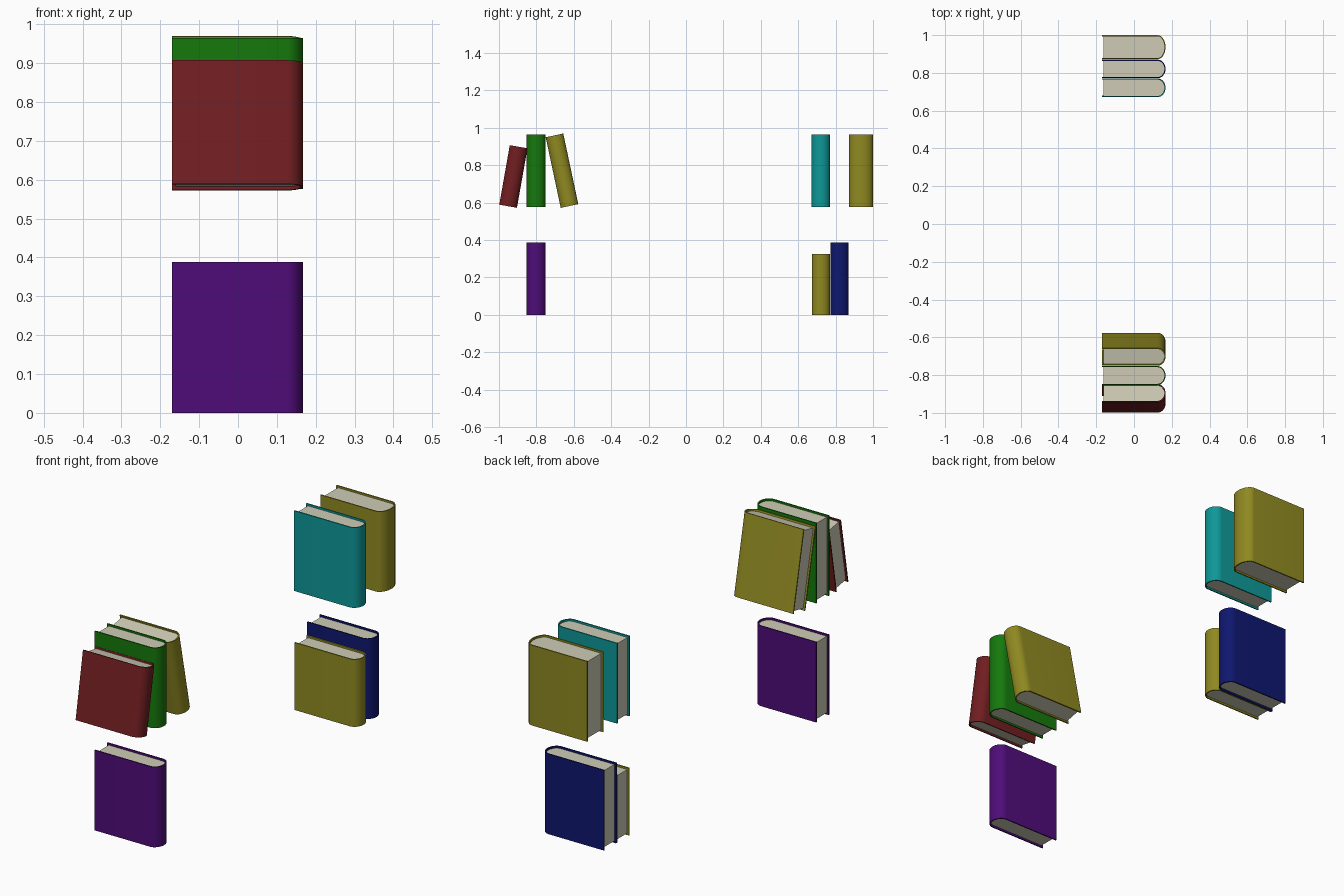
import bpy, bmesh
from math import sin, cos, pi, radians

if "Cube" in bpy.data.objects:
    bpy.data.objects.remove(bpy.data.objects["Cube"])

X0, X1 = -0.17, 0.167   # fore edge and spine
COVER = 0.006           # cover thickness
INSET = 0.009           # page setback from cover edges

def material(name, rgb):
    m = bpy.data.materials.new(name)
    m.diffuse_color = (*[(c / 255) ** 2.2 for c in rgb], 1)
    m.use_nodes = True
    m.node_tree.nodes["Principled BSDF"].inputs["Base Color"].default_value = m.diffuse_color
    return m

MATS = {n: material(n, c) for n, c in {
    "red": (112, 35, 38), "green": (28, 120, 20), "olive": (142, 136, 38),
    "purple": (80, 20, 120), "teal": (22, 150, 150), "navy": (22, 29, 110),
    "paper": (205, 202, 180)}.items()}

def u_profile(x0, x1, half, depth, n=16):
    """Open outline: fore edge, round the spine, back to the fore edge."""
    arc = [(x1 - depth + depth * cos(a), half * sin(a))
           for a in (-pi / 2 + pi * i / n for i in range(n + 1))]
    return [(x0, -half)] + arc + [(x0, half)]

def prism(name, outline, z0, z1, mat):
    bm = bmesh.new()
    base = bm.faces.new([bm.verts.new((x, y, z0)) for x, y in outline])
    top = bmesh.ops.extrude_face_region(bm, geom=[base])["geom"]
    bmesh.ops.translate(bm, vec=(0, 0, z1 - z0),
                        verts=[v for v in top if isinstance(v, bmesh.types.BMVert)])
    bmesh.ops.recalc_face_normals(bm, faces=bm.faces)
    me = bpy.data.meshes.new(name)
    bm.to_mesh(me)
    bm.free()
    me.materials.append(mat)
    ob = bpy.data.objects.new(name, me)
    bpy.context.collection.objects.link(ob)
    bpy.ops.object.select_all(action='DESELECT')
    ob.select_set(True)
    bpy.context.view_layer.objects.active = ob
    bpy.ops.object.shade_smooth_by_angle(angle=radians(35))
    return ob

def book(name, color, y, z, thick, height, lean=0):
    """y, z is the centre of the book; lean turns it about x."""
    h, t = height / 2, thick / 2
    outer = u_profile(X0, X1, t, 0.042)
    inner = u_profile(X0, X1 - COVER, t - COVER, 0.042 - COVER)
    pages = u_profile(X0 + INSET, X1 - COVER, t - COVER, 0.042 - COVER)
    for ob in (prism(name + "_cover", outer + inner[::-1], -h, h, MATS[color]),
               prism(name + "_pages", pages, -h + INSET, h - INSET, MATS["paper"])):
        ob.location = (0, y, z)
        ob.rotation_euler.x = radians(lean)

# Upper left group, two books leaning on the middle one
book("red_book", "red", -0.923, 0.74, 0.096, 0.323, -10)
book("green_book", "green", -0.802, 0.77, 0.1, 0.388)
book("leaning_olive_book", "olive", -0.663, 0.771, 0.096, 0.386, 12)
# Lower left
book("purple_book", "purple", -0.802, 0.194, 0.1, 0.388)
# Upper right
book("teal_book", "teal", 0.721, 0.77, 0.098, 0.388)
book("thick_olive_book", "olive", 0.936, 0.77, 0.127, 0.388)
# Lower right
book("short_olive_book", "olive", 0.722, 0.163, 0.097, 0.326)
book("navy_book", "navy", 0.821, 0.194, 0.098, 0.388)
